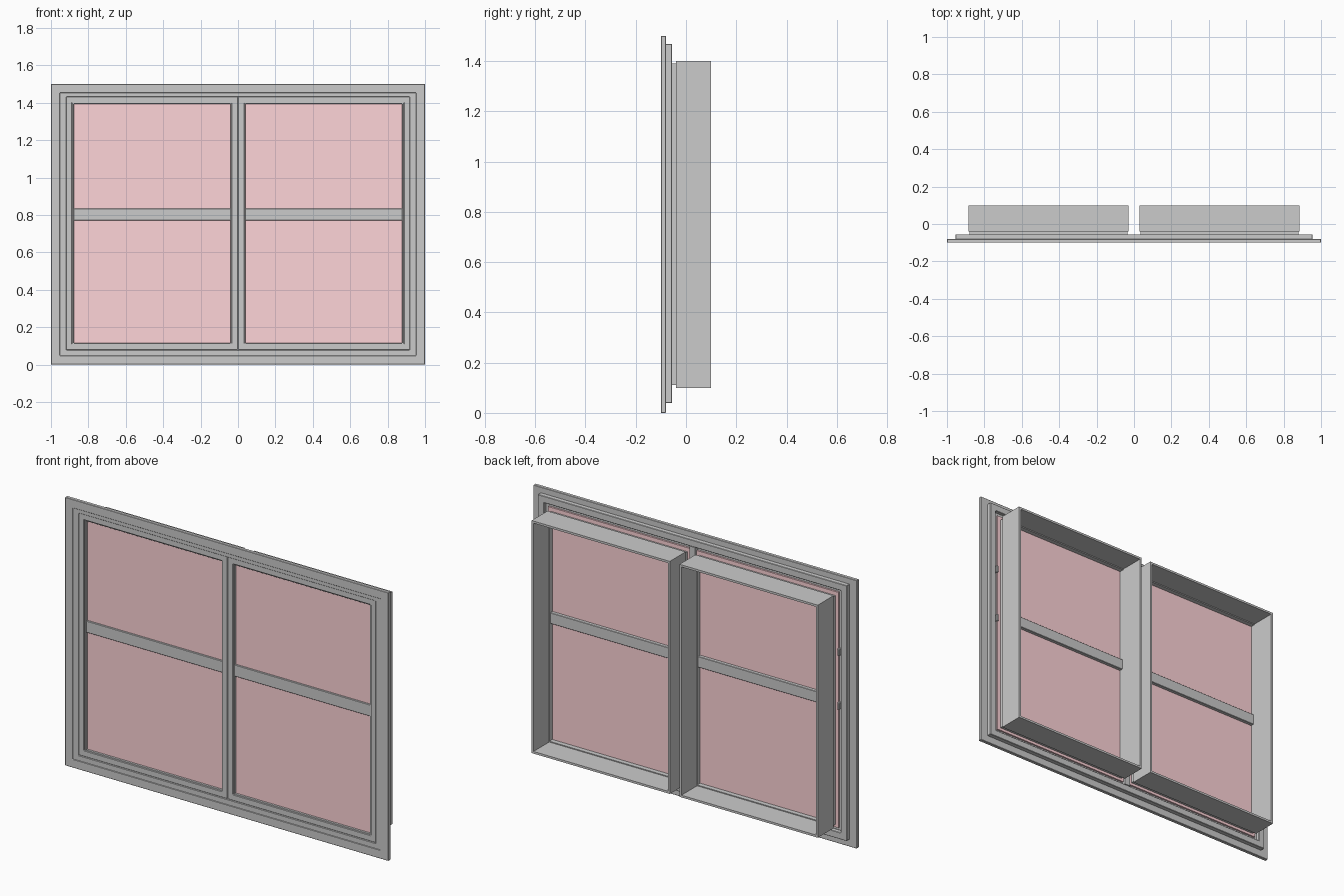
import bpy, bmesh

if "Cube" in bpy.data.objects:
    bpy.data.objects.remove(bpy.data.objects["Cube"])

pink = bpy.data.materials.new("tinted_glass")
pink.diffuse_color = (1.0, 0.66, 0.69, 1)
pink.use_nodes = True
pink.node_tree.nodes["Principled BSDF"].inputs["Base Color"].default_value = pink.diffuse_color


def finish(name, bm, bevel=0.0, mat=None):
    bmesh.ops.recalc_face_normals(bm, faces=bm.faces)
    mesh = bpy.data.meshes.new(name)
    bm.to_mesh(mesh)
    bm.free()
    ob = bpy.data.objects.new(name, mesh)
    bpy.context.collection.objects.link(ob)
    if mat:
        mesh.materials.append(mat)
    if bevel:
        mod = ob.modifiers.new("soft_edge", 'BEVEL')
        mod.width = bevel
        mod.segments = 1
    return ob


def box(name, x, y, z, bevel=0.0, mat=None):
    """Solid block given as (min, max) pairs."""
    bm = bmesh.new()
    bmesh.ops.create_cube(bm, size=1)
    for v in bm.verts:
        v.co = [sum(r) / 2 + c * (r[1] - r[0]) for r, c in zip((x, y, z), v.co)]
    return finish(name, bm, bevel, mat)


def ring(name, x, z, width, y, bevel=0.0):
    """Rectangular frame: outer size x, z; rail width; depth range y."""
    bm = bmesh.new()
    loops = []
    for inset, d in ((0, y[0]), (0, y[1]), (width, y[1]), (width, y[0])):
        a, b, c, e = x[0] + inset, x[1] - inset, z[0] + inset, z[1] - inset
        loops.append([bm.verts.new(p) for p in
                      ((a, d, c), (b, d, c), (b, d, e), (a, d, e))])
    for i in range(4):
        p, q = loops[i], loops[(i + 1) % 4]
        for k in range(4):
            n = (k + 1) % 4
            bm.faces.new((p[k], p[n], q[n], q[k]))
    return finish(name, bm, bevel)


# stepped outer casing
ring("outer_casing", (-1, 1), (0, 1.5), 0.048, (-0.1, -0.08), 0.002)
ring("inner_casing", (-0.955, 0.955), (0.04, 1.468), 0.037, (-0.097, -0.055), 0.002)

# post behind the meeting stiles
box("centre_post", (-0.018, 0.018), (-0.08, -0.055), (0.08, 1.43))

for side, s in (("left", -1), ("right", 1)):
    def span(a, b):
        return tuple(sorted((s * a, s * b)))

    # sash frame with a narrow glazing bead
    ring(side + "_sash", span(0.001, 0.92), (0.078, 1.433), 0.033, (-0.094, -0.074), 0.002)
    ring(side + "_glazing_bead", span(0.03, 0.887), (0.105, 1.403), 0.009, (-0.088, -0.072), 0.001)

    # upper and lower panes
    box(side + "_lower_pane", span(0.02, 0.898), (-0.075, -0.064), (0.095, 0.80), mat=pink)
    box(side + "_upper_pane", span(0.02, 0.898), (-0.075, -0.064), (0.80, 1.412), mat=pink)

    # cross rail, wide front strip and deeper back strip
    box(side + "_cross_rail_front", span(0.036, 0.879), (-0.085, -0.074), (0.77, 0.835), 0.002)
    box(side + "_cross_rail_back", span(0.042, 0.873), (-0.066, -0.045), (0.772, 0.833), 0.002)

    # deep sleeve lining the wall opening, with a seal in front of it
    ring(side + "_seal", span(0.036, 0.879), (0.11, 1.39), 0.007, (-0.064, -0.038))
    ring(side + "_sleeve", span(0.03, 0.885), (0.1, 1.4), 0.012, (-0.04, 0.1))

    # small catches beside the sleeve
    for i, zc in enumerate((0.78, 1.08)):
        box(f"{side}_catch_{i + 1}", span(0.895, 0.908), (-0.076, -0.056),
            (zc - 0.02, zc + 0.02), 0.003)
